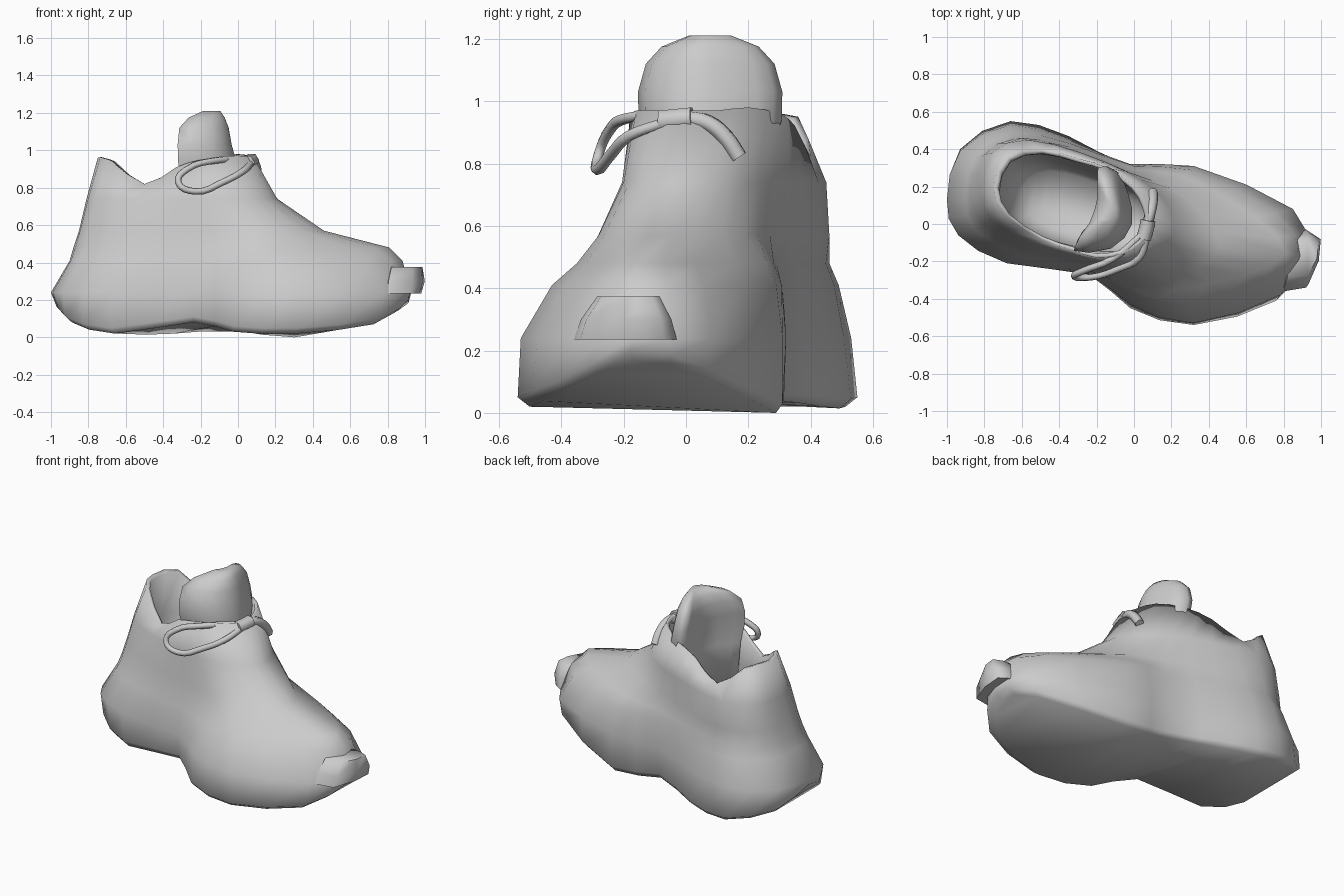
import bpy
import math
from mathutils import Vector

cube = bpy.data.objects.get("Cube")
if cube:
    bpy.data.objects.remove(cube, do_unlink=True)

grey = bpy.data.materials.new("plain_grey")
grey.use_nodes = True
grey.diffuse_color = (0.6, 0.6, 0.6, 1)
grey.node_tree.nodes["Principled BSDF"].inputs["Base Color"].default_value = (0.6, 0.6, 0.6, 1)


def finish(obj, angle):
    obj.data.materials.append(grey)
    bpy.ops.object.select_all(action='DESELECT')
    obj.select_set(True)
    bpy.context.view_layer.objects.active = obj
    if obj.type == 'MESH':
        bpy.ops.object.shade_smooth_by_angle(angle=math.radians(angle))
    return obj


def ring(points, z=None, steps=2):
    """Closed smooth ring through the control points."""
    pts = [Vector(p) if z is None else Vector((p[0], p[1], z)) for p in points]
    n, out = len(pts), []
    for i in range(n):
        a, b, c, d = (pts[(i + k) % n] for k in (-1, 0, 1, 2))
        for s in range(steps):
            t = s / steps
            out.append(b + 0.5 * t * (c - a + t * (2 * a - 5 * b + 4 * c - d
                                                  + t * (3 * b - a - 3 * c + d))))
    return out


def inset(points, sx, sy, dz=0.0, z=None, dx=0.0):
    """Shrink a ring around its centre, then raise it or flatten it."""
    mid = sum(points, Vector()) / len(points)
    return [Vector((mid.x + dx + (p.x - mid.x) * sx, mid.y + (p.y - mid.y) * sy,
                    p.z + dz if z is None else z)) for p in points]


def loft(name, rings, cap_start=False, cap_end=False, angle=60):
    """Skin a stack of rings; caps are strips joining opposite sides."""
    n = len(rings[0])
    verts = [p for r in rings for p in r]
    faces = []
    for k in range(len(rings) - 1):
        for i in range(n):
            j = (i + 1) % n
            faces.append((k * n + i, k * n + j, k * n + n + j, k * n + n + i))

    def cap(base, flip):
        for i in range(n // 2):
            f = [base + i, base + i + 1, base + (n - i - 1) % n, base + (n - i) % n]
            f = list(dict.fromkeys(f))
            if len(f) > 2:
                faces.append(tuple(f[::-1] if flip else f))
    if cap_start:
        cap(0, True)
    if cap_end:
        cap((len(rings) - 1) * n, False)
    mesh = bpy.data.meshes.new(name)
    mesh.from_pydata(verts, [], faces)
    mesh.update()
    obj = bpy.data.objects.new(name, mesh)
    bpy.context.collection.objects.link(obj)
    return finish(obj, angle)


# Rings run from the heel, along the right side to the toe, and back
sole_edge = ring([(-.97, .12, .19), (-.92, -.06, .11), (-.68, -.19, .05), (-.24, -.27, .11),
                  (-.02, -.45, .06), (.32, -.54, .05), (.76, -.41, .1), (.91, -.18, .2),
                  (.83, .08, .14), (.32, .31, .03), (-.02, .31, .07), (-.35, .47, .05),
                  (-.66, .55, .05), (-.93, .4, .12)])
bulge = ring([(-1, .13), (-.94, -.06), (-.68, -.21), (-.24, -.27), (-.02, -.43), (.32, -.53),
              (.78, -.38), (.92, -.17), (.85, .08), (.32, .31), (-.02, .32), (-.35, .45),
              (-.66, .53), (-.93, .39)], .24)
toe_side = ring([(-.9, .14), (-.85, -.03), (-.6, -.17), (-.24, -.25), (0, -.35), (.28, -.43),
                 (.69, -.32), (.88, -.17), (.76, .06), (.3, .29), (0, .31), (-.34, .43),
                 (-.65, .49), (-.85, .36)], .41)
toe_top = ring([(-.88, .15), (-.82, -.02), (-.58, -.15), (-.24, -.23), (0, -.3), (.22, -.35),
                (.6, -.27), (.81, -.16), (.66, .03), (.26, .26), (0, .29), (-.33, .41),
                (-.63, .46), (-.82, .36)], .48)
instep = ring([(-.85, .15), (-.8, 0), (-.55, -.14), (-.24, -.22), (-.04, -.27), (.14, -.28),
               (.34, -.23), (.46, -.12), (.38, .04), (.2, .19), (-.01, .27), (-.32, .39),
               (-.6, .46), (-.8, .37)], .57)
ankle = ring([(-.81, .17), (-.76, .02), (-.55, -.1), (-.32, -.17), (-.16, -.2), (0, -.2),
              (.13, -.15), (.21, -.05), (.19, .08), (.1, .19), (-.04, .28), (-.28, .38),
              (-.57, .45), (-.76, .38)], .74)
collar = ring([(-.75, .2, .96), (-.69, .05, .95), (-.5, -.08, .82), (-.33, -.14, .91),
               (-.2, -.18, .95), (-.06, -.16, .97), (.04, -.1, .97), (.08, 0, .97),
               (.06, .1, .97), (0, .2, .98), (-.14, .3, .96), (-.3, .35, .92),
               (-.5, .4, .82), (-.68, .36, .95)])

# Shoe: rounded sole, outer wall, rolled collar, lining and footbed
loft("shoe_body", [inset(sole_edge, .96, .93, -.03), sole_edge, bulge, toe_side, toe_top,
                   instep, ankle, collar, inset(collar, .94, .92, -.01),
                   inset(ankle, .84, .8, -.05), inset(instep, .74, .72, -.12),
                   inset(ankle, .6, .55, z=.2)],
     cap_start=True, cap_end=True, angle=120)

# Padded tongue, hollow at the back, standing up at the front of the opening
tongue = ring([(-.32, -.14), (-.23, 0), (-.18, .15), (-.18, .3), (-.09, .28),
               (-.03, .16), (-.01, 0), (-.12, -.13)], .94)
loft("tongue", [inset(tongue, .9, .75, -.4), inset(tongue, .95, .88, -.1), tongue,
                inset(tongue, .93, 1.01, .09, dx=-.015), inset(tongue, .85, .9, .18, dx=-.02),
                inset(tongue, .62, .68, .235, dx=-.01), inset(tongue, .3, .3, .27, dx=.01)],
     cap_start=True, cap_end=True, angle=100)

# Blunt tab at the tip of the toe
tab = ring([(.78, -.2), (.8, -.36), (.92, -.34), (.97, -.2), (.98, -.07), (.92, -.03),
            (.82, -.03), (.78, -.12)], .235, 1)
loft("toe_tab", [tab, inset(tab, 1.08, .88, .065, dx=.01), inset(tab, .92, .6, .14, dx=.015)],
     cap_start=True, cap_end=True, angle=70)


def cord(name, points, radius):
    """Round lace along a smooth path."""
    curve = bpy.data.curves.new(name, 'CURVE')
    curve.dimensions = '3D'
    curve.bevel_depth = radius
    curve.bevel_resolution = 1
    curve.resolution_u = 4
    curve.use_fill_caps = True
    line = curve.splines.new('BEZIER')
    line.bezier_points.add(len(points) - 1)
    for b, p in zip(line.bezier_points, points):
        b.co = p
        b.handle_left_type = b.handle_right_type = 'AUTO'
    obj = bpy.data.objects.new(name, curve)
    bpy.context.collection.objects.link(obj)
    return finish(obj, 60)


# Laces: hanging loop, knot and the strand across the instep
cord("lace_loop", [(.04, -.06, .95), (-.12, -.19, .945), (-.27, -.25, .9), (-.32, -.28, .83),
                   (-.23, -.285, .78), (-.08, -.24, .83), (.03, -.18, .89),
                   (.07, -.07, .93)], .018)
cord("lace_knot", [(.05, -.08, .935), (.065, -.03, .94), (.075, .02, .945)], .04)
cord("lace_strand", [(.07, 0, .945), (.09, .07, .93), (.1, .13, .88), (.1, .17, .82)], .028)
